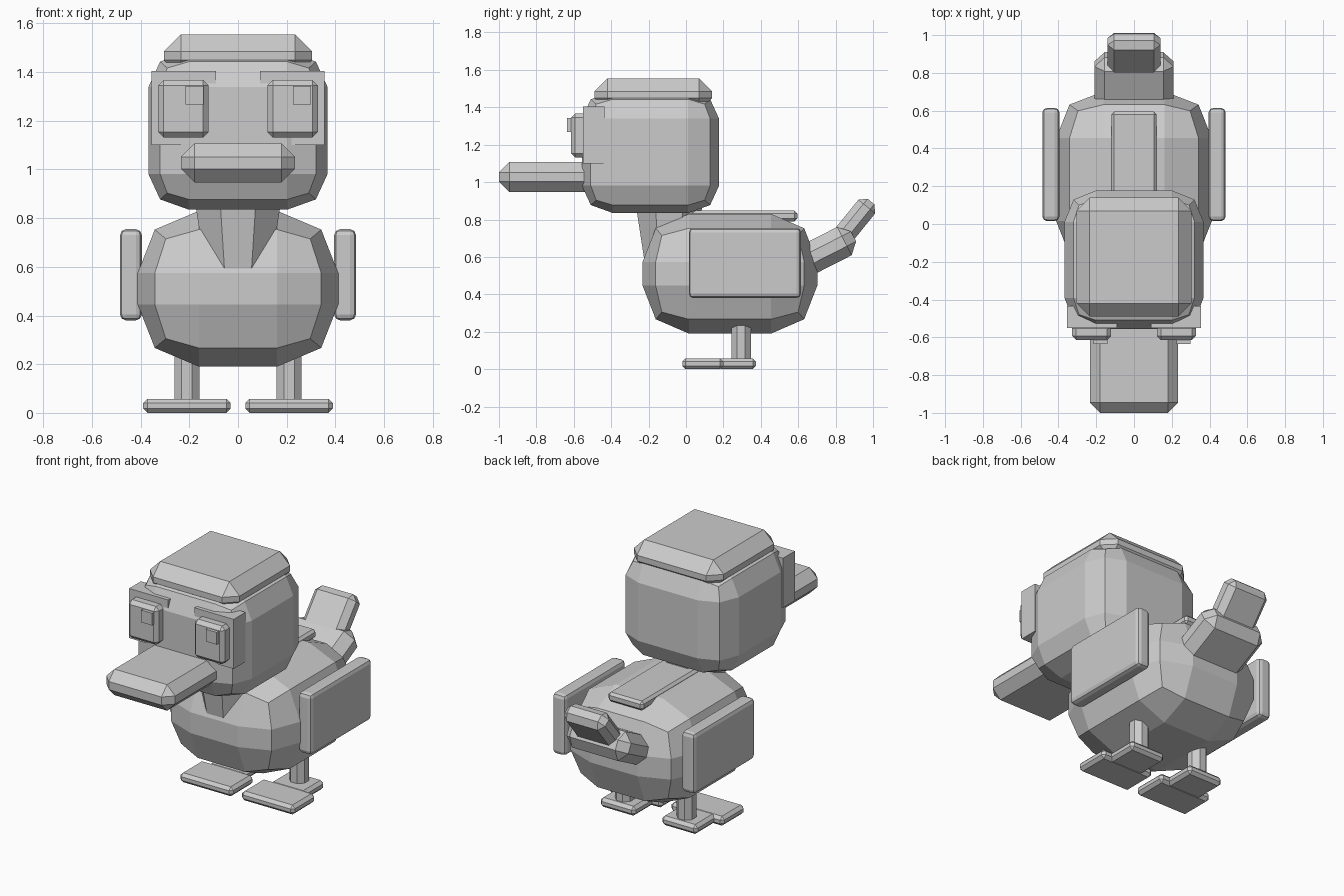
import bpy
import bmesh
from math import radians, pi
from mathutils import Matrix, Vector

cube = bpy.data.objects.get("Cube")
if cube:
    bpy.data.objects.remove(cube, do_unlink=True)

GREY = (0.6, 0.6, 0.6, 1.0)
mat = bpy.data.materials.new("plain_grey")
mat.use_nodes = True
mat.diffuse_color = GREY
mat.node_tree.nodes["Principled BSDF"].inputs["Base Color"].default_value = GREY


def finish(name, bm):
    """Turn a bmesh into a flat shaded object."""
    bmesh.ops.recalc_face_normals(bm, faces=bm.faces)
    mesh = bpy.data.meshes.new(name)
    bm.to_mesh(mesh)
    bm.free()
    mesh.materials.append(mat)
    obj = bpy.data.objects.new(name, mesh)
    bpy.context.collection.objects.link(obj)
    return obj


def box(name, low, high, bevel=0.0, segments=1, tilt=0.0):
    """Box between two corners, chamfered, then tilted about x at its centre."""
    low, high = Vector(low), Vector(high)
    size = high - low
    bm = bmesh.new()
    bmesh.ops.create_cube(bm, size=1)
    bmesh.ops.scale(bm, vec=size, verts=bm.verts)
    if bevel:
        bmesh.ops.bevel(bm, geom=list(bm.edges), offset=bevel, segments=segments,
                        profile=0.5, affect='EDGES', clamp_overlap=True)
    spin = Matrix.Rotation(radians(tilt), 4, 'X')
    bmesh.ops.transform(bm, matrix=Matrix.Translation((low + high) / 2) @ spin,
                        verts=bm.verts)
    return finish(name, bm)


def bulged_box(name, centre, half, inner, edge, corner):
    """Three by three box whose edges and corners are drawn inwards."""
    bm = bmesh.new()
    bmesh.ops.create_cube(bm, size=2)
    bmesh.ops.subdivide_edges(bm, edges=list(bm.edges), cuts=2, use_grid_fill=True)
    for v in bm.verts:
        outer = [abs(c) > 0.9 for c in v.co]
        pull = (None, (1, 1, 1), edge, corner)[sum(outer)]
        for i in range(3):
            sign = 1 if v.co[i] > 0 else -1
            v.co[i] = centre[i] + sign * half[i] * (pull[i] if outer[i] else inner[i])
    return finish(name, bm)


def column(name, centre, bottom, top, r_bottom, r_top):
    """Eight sided upright column with flat sides facing the axes."""
    bm = bmesh.new()
    bmesh.ops.create_cone(bm, cap_ends=True, segments=8, radius1=r_bottom,
                          radius2=r_top, depth=top - bottom)
    place = Matrix.Translation((centre[0], centre[1], (bottom + top) / 2))
    bmesh.ops.transform(bm, matrix=place @ Matrix.Rotation(pi / 8, 4, 'Z'),
                        verts=bm.verts)
    return finish(name, bm)


# Body, neck and head
bulged_box("body", (0, 0.235, 0.51), (0.412, 0.467, 0.32), (0.39, 0.47, 0.2),
           (0.83, 0.85, 0.76), (0.72, 0.78, 0.64))
column("neck", (0, -0.09), 0.5, 0.95, 0.13, 0.205)
bulged_box("head", (0, -0.19, 1.16), (0.368, 0.367, 0.325), (0.55, 0.55, 0.55),
           (0.87, 0.87, 0.87), (0.79, 0.79, 0.79))
box("cap", (-0.305, -0.49, 1.38), (0.305, 0.14, 1.555), 0.07)

# Beak and back plate
box("beak", (-0.234, -1, 0.947), (0.234, -0.48, 1.107), 0.055)
box("back_plate", (-0.12, 0.02, 0.79), (0.12, 0.595, 0.847), 0.015)

# Bent tail
box("tail_base", (-0.21, 0.565, 0.545), (0.21, 0.915, 0.715), 0.055, tilt=27)
box("tail_tip", (-0.14, 0.728, 0.714), (0.14, 1.048, 0.83), 0.035, tilt=51)

# Paired parts
for side, s in (("left", 1), ("right", -1)):
    def pair_box(name, x, y, z, bevel=0.0, segments=1):
        xs = sorted((s * x[0], s * x[1]))
        box(f"{side}_{name}", (xs[0], y[0], z[0]), (xs[1], y[1], z[1]), bevel, segments)

    pair_box("eye_plate", (0.09, 0.356), (-0.55, -0.435), (1.1, 1.405))
    pair_box("eye", (0.121, 0.328), (-0.615, -0.53), (1.132, 1.367), 0.022)
    pair_box("wing", (0.395, 0.485), (0.015, 0.615), (0.38, 0.755), 0.025, 2)
    pair_box("toes", (0.03, 0.39), (-0.02, 0.2), (0, 0.058), 0.018)
    pair_box("heel", (0.09, 0.33), (0.17, 0.375), (0, 0.058), 0.018)
    column(f"{side}_leg", (s * 0.21, 0.295), 0.03, 0.34, 0.056, 0.056)

    # Both pupils look the same way
    px = 0.263 if s > 0 else -0.178
    box(f"{side}_pupil", (px - 0.037, -0.635, 1.267), (px + 0.037, -0.6, 1.342))
